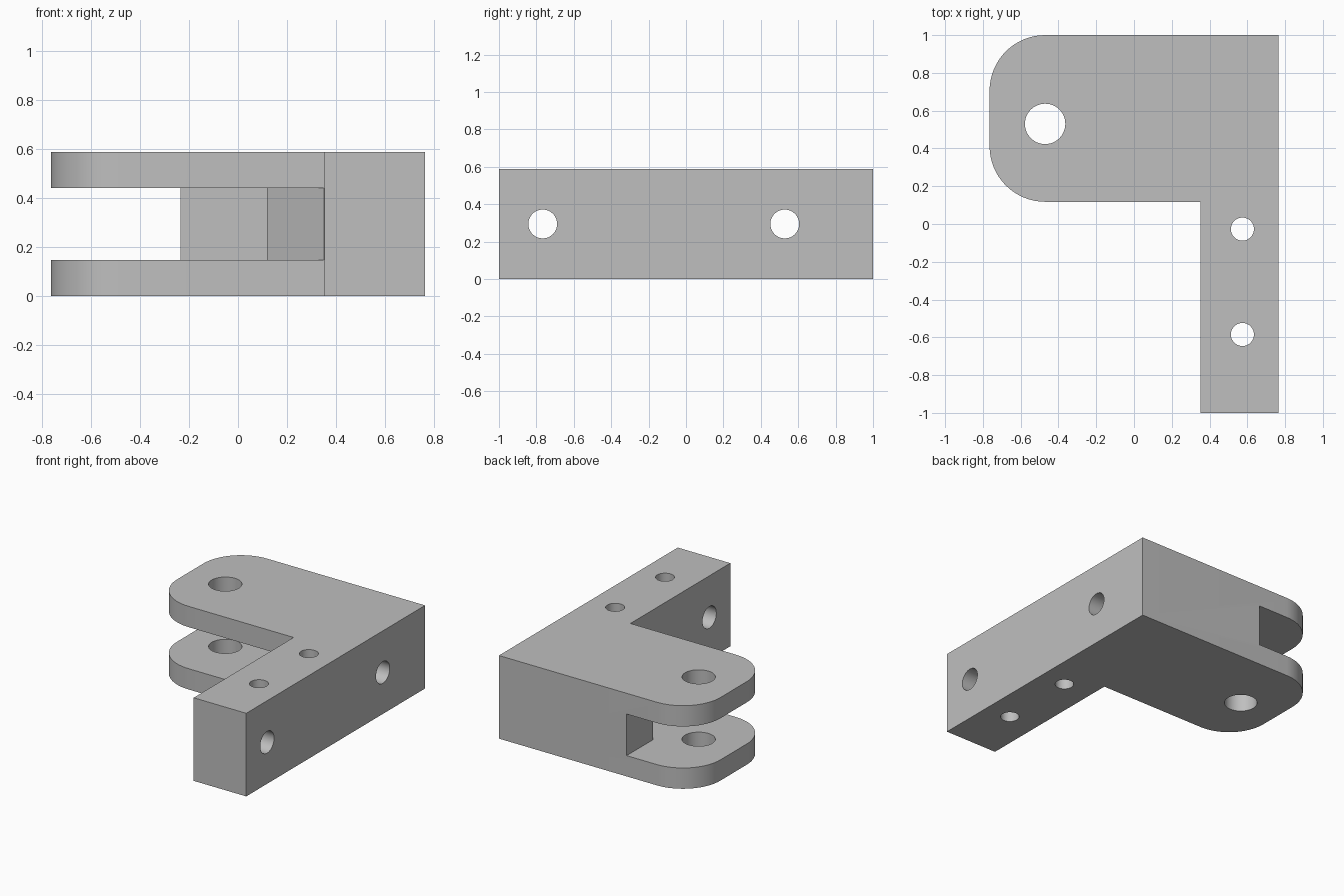
import bpy, bmesh, math
from mathutils import Vector

if "Cube" in bpy.data.objects:
    bpy.data.objects.remove(bpy.data.objects["Cube"], do_unlink=True)

MM = 2 / 34                     # design grid: the long side is 34 steps
HEIGHT = 10 * MM
LEFT, RIGHT = -13 * MM, 13 * MM
ARM_X = 6 * MM                  # inner side of the arm
LUG_Y = 2 * MM                  # front edge of the fork lugs
R = 5 * MM                      # lug corner radius

grey = bpy.data.materials.new("plain grey")
grey.use_nodes = True
grey.diffuse_color = (0.52, 0.52, 0.52, 1)
grey.node_tree.nodes["Principled BSDF"].inputs["Base Color"].default_value = grey.diffuse_color


def arc(cx, cy, start, end, steps=16):
    """Points on a rounded corner, angles in degrees."""
    angles = [math.radians(start + (end - start) * i / steps) for i in range(steps + 1)]
    return [(cx + R * math.cos(a), cy + R * math.sin(a)) for a in angles]


def prism(name, outline, z0, z1):
    """Extrude a flat outline between two heights."""
    bm = bmesh.new()
    face = bm.faces.new([bm.verts.new((x, y, z0)) for x, y in outline])
    top = bmesh.ops.extrude_face_region(bm, geom=[face])["geom"]
    bmesh.ops.translate(bm, vec=(0, 0, z1 - z0),
                        verts=[v for v in top if isinstance(v, bmesh.types.BMVert)])
    bmesh.ops.recalc_face_normals(bm, faces=bm.faces)
    mesh = bpy.data.meshes.new(name)
    bm.to_mesh(mesh)
    bm.free()
    mesh.materials.append(grey)
    obj = bpy.data.objects.new(name, mesh)
    bpy.context.collection.objects.link(obj)
    return obj


def drill(name, centre, radius, axis, depth):
    """Round cutter along an axis."""
    bpy.ops.mesh.primitive_cylinder_add(
        vertices=48, radius=radius, depth=depth, location=centre,
        rotation=Vector(axis).to_track_quat("Z", "Y").to_euler())
    obj = bpy.context.object
    obj.name = name
    obj.data.materials.append(grey)
    return obj


# L-shaped body with two rounded corners
body = prism("fork_bracket", [
    (RIGHT, -1), (RIGHT, 1),
    *arc(LEFT + R, 1 - R, 90, 180),
    *arc(LEFT + R, LUG_Y + R, 180, 270),
    (ARM_X, LUG_Y), (ARM_X, -1)], 0, HEIGHT)

# Slot between the lugs, with a stepped back wall and a sloped gusset
step_x, gusset_x, step_y = -4 * MM, 2 * MM, 12 * MM
cutters = [prism("slot_cutter", [
    (-1, 1.2), (step_x, 1.2), (step_x, step_y), (gusset_x, step_y),
    (gusset_x, LUG_Y + ARM_X - gusset_x),
    (ARM_X - 0.001, LUG_Y + 0.001), (ARM_X - 0.02, -0.2), (-1, -0.2)],
    2.5 * MM, 7.5 * MM)]

# Pin hole, arm screw holes, and cross holes
mid = HEIGHT / 2
cutters.append(drill("pin_hole_cutter", (LEFT + R, 0.53, mid), 0.107, (0, 0, 1), 1))
for y in (-0.027, -0.585):
    cutters.append(drill("screw_hole_cutter", (0.574, y, mid), 0.061, (0, 0, 1), 1))
for y in (-0.766, 0.528):
    cutters.append(drill("cross_hole_cutter", (0.55, y, mid), 0.077, (1, 0, 0), 1.1))

# Cut everything out of the body
bpy.ops.object.select_all(action="DESELECT")
bpy.context.view_layer.objects.active = body
body.select_set(True)
for cutter in cutters:
    cutter.hide_render = True
    mod = body.modifiers.new(cutter.name, "BOOLEAN")
    mod.operation = "DIFFERENCE"
    mod.solver = "EXACT"
    mod.object = cutter
    bpy.ops.object.modifier_apply(modifier=mod.name)
for cutter in cutters:
    bpy.data.objects.remove(cutter, do_unlink=True)

bpy.ops.object.shade_smooth_by_angle(angle=math.radians(20))
